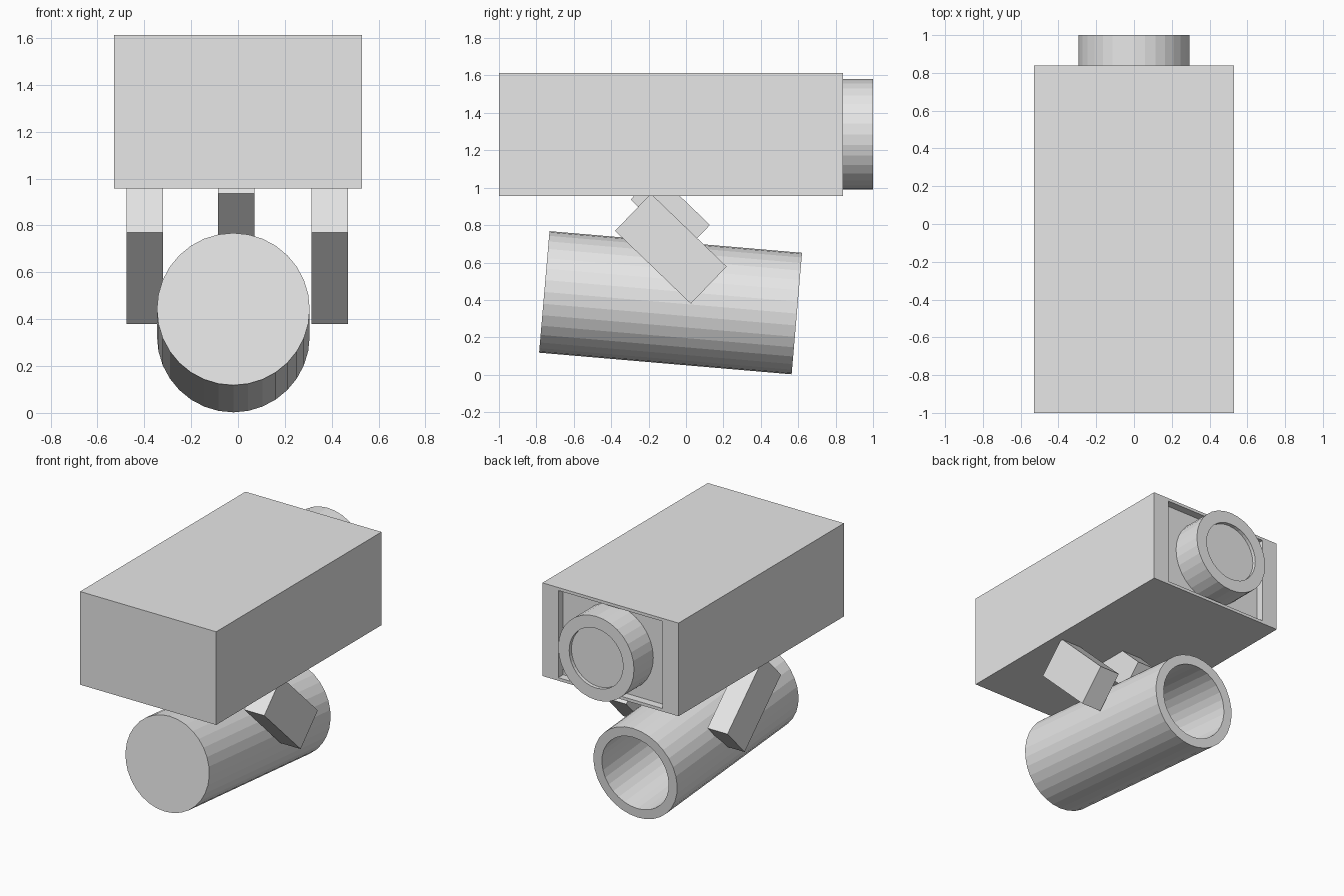
import bpy, bmesh
from math import sin, cos, pi, radians

cube = bpy.data.objects.get("Cube")
if cube:
    bpy.data.objects.remove(cube, do_unlink=True)

grey = bpy.data.materials.new("plain grey")
grey.use_nodes = True
colour = (0.8, 0.8, 0.8, 1)
grey.diffuse_color = colour
grey.node_tree.nodes["Principled BSDF"].inputs["Base Color"].default_value = colour


def finish(bm, name, location, tilt=0):
    bmesh.ops.recalc_face_normals(bm, faces=bm.faces)
    mesh = bpy.data.meshes.new(name)
    bm.to_mesh(mesh)
    bm.free()
    mesh.materials.append(grey)
    obj = bpy.data.objects.new(name, mesh)
    obj.location = location
    obj.rotation_euler.x = radians(tilt)
    bpy.context.collection.objects.link(obj)
    return obj


def block(size):
    bm = bmesh.new()
    bmesh.ops.create_cube(bm, size=1)
    bmesh.ops.scale(bm, vec=size, verts=bm.verts)
    return bm


def lathe(profile, sides=32):
    """Turn (radius, y) points about the y axis and cap both ends."""
    bm = bmesh.new()
    rings = [[bm.verts.new((r * sin(2 * pi * i / sides), y, r * cos(2 * pi * i / sides)))
              for i in range(sides)] for r, y in profile]
    for a, b in zip(rings, rings[1:]):
        for i in range(sides):
            j = (i + 1) % sides
            bm.faces.new((a[i], a[j], b[j], b[i]))
    bm.faces.new(rings[0])
    bm.faces.new(rings[-1])
    return bm


# Main housing with a shallow rectangular recess in its back
bm = block((1.06, 1.84, 0.656))
back = max(bm.faces, key=lambda f: f.calc_center_median().y)
bmesh.ops.inset_individual(bm, faces=[back], thickness=0.03)
for v in back.verts:
    v.co.x *= 0.8
bmesh.ops.inset_individual(bm, faces=[back], thickness=0, depth=-0.055)
finish(bm, "housing", (0, -0.08, 1.285))

# Round lens with a sunken disc
finish(lathe([(0.295, 0.78), (0.295, 1), (0.21, 1), (0.21, 0.975)]),
       "lens", (0, 0, 1.285))

# Tilted tube, closed at the front and open at the back
half = 0.6775
finish(lathe([(0.326, -half), (0.326, half), (0.26, half), (0.26, 0.07 - half)]),
       "tube", (-0.02, -0.0825, 0.385), -4.9)

# Slanted brackets
for name, x in (("left_bracket", 0.392), ("right_bracket", -0.397)):
    finish(block((0.156, 0.562, 0.276)), name, (x, -0.081, 0.674), -43.9)
finish(block((0.155, 0.4, 0.196)), "middle_bracket", (-0.008, -0.084, 0.869), -43.9)
